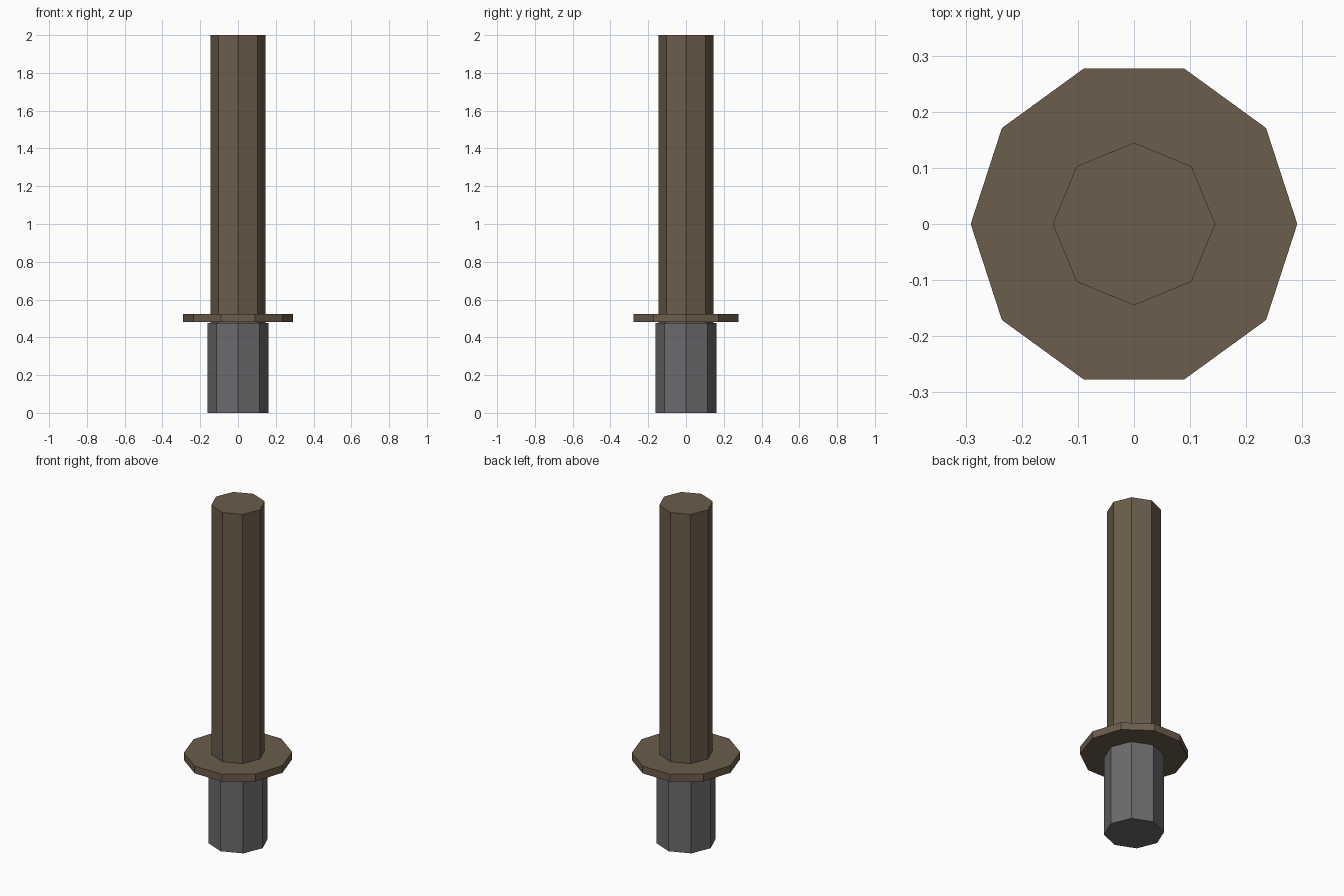
import bpy
import math

if "Cube" in bpy.data.objects:
    bpy.data.objects.remove(bpy.data.objects["Cube"])


def material(name, color):
    m = bpy.data.materials.new(name)
    m.diffuse_color = (*color, 1)
    m.use_nodes = True
    m.node_tree.nodes["Principled BSDF"].inputs["Base Color"].default_value = m.diffuse_color
    return m


wood = material("brown wood", (0.147, 0.110, 0.070))
metal = material("dark grey metal", (0.147, 0.147, 0.153))


def prism(name, sides, radius, z0, z1, mat):
    """Upright flat-shaded prism with a corner on the x axis."""
    bpy.ops.mesh.primitive_cylinder_add(vertices=sides, radius=radius, depth=z1 - z0)
    ob = bpy.context.object
    ob.name = name
    for v in ob.data.vertices:
        x, y, z = v.co
        v.co = (y, -x, z + (z0 + z1) / 2)
    ob.data.materials.append(mat)
    return ob


# Grey foot, flat collar and long shaft
prism("foot", 8, 0.162, 0.0, 0.476, metal)
prism("collar", 10, 0.291, 0.481, 0.524, wood)
prism("shaft", 8, 0.145, 0.476, 2.0, wood)
